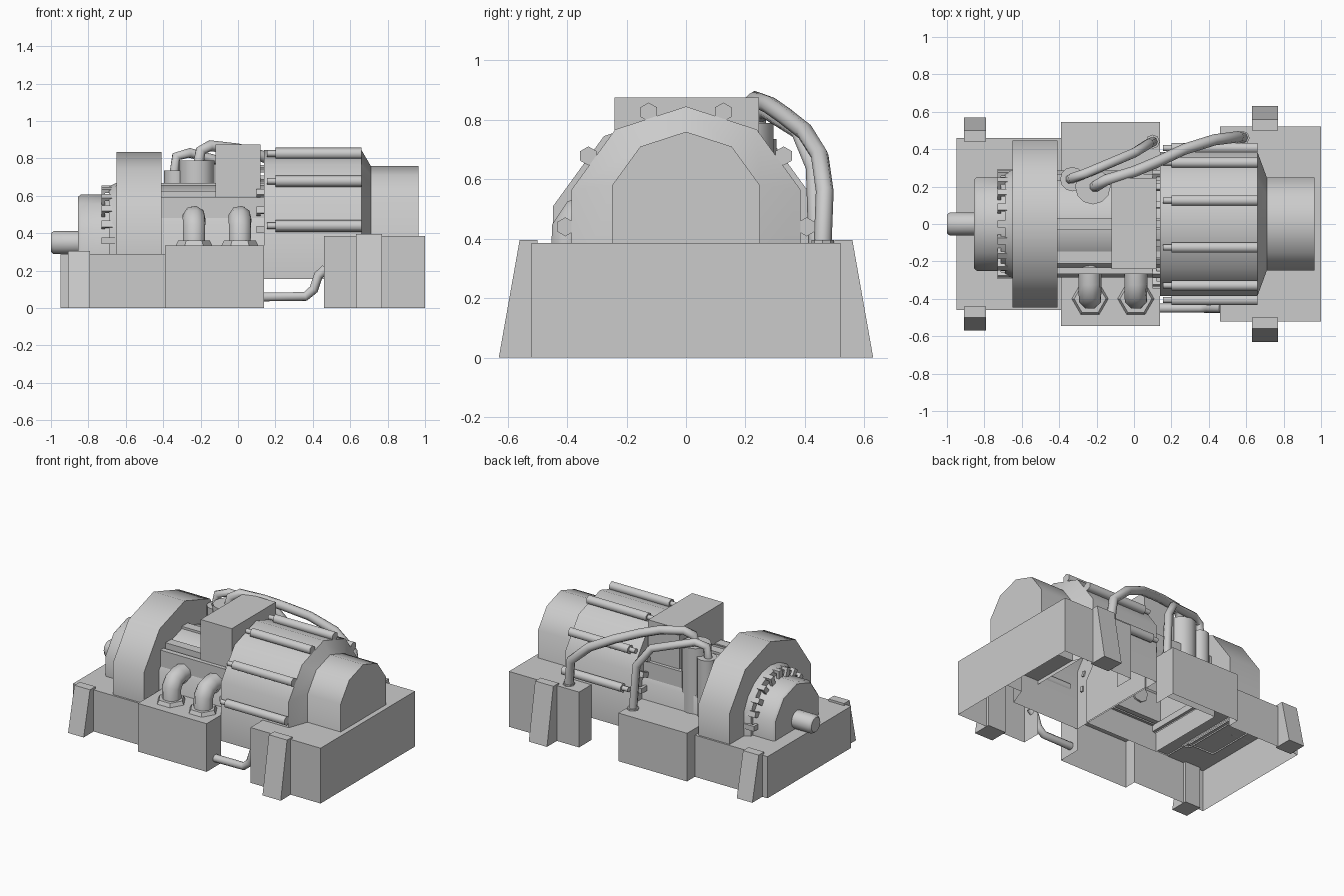
import bpy, bmesh, math
from mathutils import Vector, Matrix

if "Cube" in bpy.data.objects:
    bpy.data.objects.remove(bpy.data.objects["Cube"])

grey = bpy.data.materials.new("machine_grey")
grey.use_nodes = True
GREY = (0.6, 0.6, 0.6, 1)
grey.diffuse_color = GREY
grey.node_tree.nodes["Principled BSDF"].inputs["Base Color"].default_value = GREY


def finish(name, bm, smooth=0):
    bmesh.ops.recalc_face_normals(bm, faces=bm.faces)
    mesh = bpy.data.meshes.new(name)
    bm.to_mesh(mesh)
    bm.free()
    obj = bpy.data.objects.new(name, mesh)
    bpy.context.collection.objects.link(obj)
    mesh.materials.append(grey)
    if smooth:
        bpy.ops.object.select_all(action='DESELECT')
        obj.select_set(True)
        bpy.context.view_layer.objects.active = obj
        bpy.ops.object.shade_smooth_by_angle(angle=math.radians(smooth))
    return obj


def add_box(bm, lo, hi, matrix=Matrix()):
    lo, hi = Vector(lo), Vector(hi)
    size = Matrix.Diagonal((*(hi - lo), 1))
    bmesh.ops.create_cube(bm, size=1, matrix=matrix @ Matrix.Translation((lo + hi) / 2) @ size)


def box(name, lo, hi, open_sides=()):
    """Box, with the faces towards open_sides left out."""
    bm = bmesh.new()
    add_box(bm, lo, hi)
    bm.normal_update()
    gone = [f for f in bm.faces if any(f.normal.dot(Vector(d)) > 0.9 for d in open_sides)]
    bmesh.ops.delete(bm, geom=gone, context='FACES')
    return finish(name, bm)


def frame_wall(name, x, half, top, notch, notch_top):
    """Upright wall across y with an opening at the bottom centre."""
    right = [(-half, top), (-half, 0), (-notch, 0), (-notch, notch_top)]
    bm = bmesh.new()
    outline = right + [(-y, z) for y, z in reversed(right)]
    bm.faces.new([bm.verts.new((x, y, z)) for y, z in outline])
    return finish(name, bm)


def loft(bm, rings, closed=True, caps=True):
    n = len(rings[0])
    for a, b in zip(rings, rings[1:]):
        for i in range(n if closed else n - 1):
            j = (i + 1) % n
            bm.faces.new((a[i], a[j], b[j], b[i]))
    if caps:
        bm.faces.new(rings[0])
        bm.faces.new(rings[-1])


def lathe(name, sections, sides, smooth=40):
    """Full round body along x from (x, radius, centre_z)."""
    bm = bmesh.new()
    angles = [math.tau * i / sides for i in range(sides)]
    loft(bm, [[bm.verts.new((x, r * math.sin(a), cz + r * math.cos(a))) for a in angles]
              for x, r, cz in sections])
    return finish(name, bm, smooth)


def arch(name, sections, foot, sides=10):
    """Arched body along x: round top, straight sides down to an open foot."""
    bm = bmesh.new()
    rings = []
    reach = (sides - 1) // 4
    angles = [math.tau * i / sides for i in range(-reach, reach + 1)]
    for x, r, cz in sections:
        top = [(r * math.sin(a), cz + r * math.cos(a)) for a in angles]
        outline = [(top[0][0], foot)] + top + [(top[-1][0], foot)]
        rings.append([bm.verts.new((x, y, z)) for y, z in outline])
    loft(bm, rings, closed=False)
    return finish(name, bm, 40)


def column(name, x, y, z0, z1, r, sides, r_top=None):
    bm = bmesh.new()
    bmesh.ops.create_cone(bm, cap_ends=True, segments=sides, radius1=r, radius2=r_top or r, depth=z1 - z0,
                          matrix=Matrix.Translation((x, y, (z0 + z1) / 2)) @ Matrix.Rotation(math.pi / 2, 4, 'Z'))
    return finish(name, bm, 40 if sides > 6 else 0)


def pipe(name, points, r, sides=8):
    """Sweep a round section along a path, mitred at the bends."""
    pts = [Vector(p) for p in points]
    bm = bmesh.new()
    rings = []
    for i, p in enumerate(pts):
        before = (p - pts[i - 1]).normalized() if i else None
        after = (pts[i + 1] - p).normalized() if i < len(pts) - 1 else before
        before = before or after
        if i == 0:
            side = after.orthogonal().normalized()
        t = (before + after).normalized()
        side = (side - t * side.dot(t)).normalized()
        up = t.cross(side)
        ring = [math.tau * (k + 0.5) / sides for k in range(sides)]
        rings.append([bm.verts.new(p + r * (side * math.cos(a) + up * math.sin(a))) for a in ring])
    loft(bm, rings)
    return finish(name, bm, 55)


def clip_ring(name, x_wall, x_tip, r, cz):
    """Bent clips set around the x axis."""
    bm = bmesh.new()
    step = 0.02 if x_tip < x_wall else -0.02
    tip = sorted((x_tip, x_tip + step))
    for a in range(-90, 91, 18):
        m = Matrix.Translation((0, 0, cz)) @ Matrix.Rotation(math.radians(a), 4, 'X')
        add_box(bm, (min(x_wall, x_tip), -0.018, r - 0.01), (max(x_wall, x_tip), 0.018, r + 0.01), m)
        add_box(bm, (tip[0], -0.018, r - 0.05), (tip[1], 0.018, r + 0.01), m)
    return finish(name, bm)


# Hollow base blocks, open below and towards each other
DOWN, UP, FORE, AFT = (0, 0, -1), (0, 0, 1), (-1, 0, 0), (1, 0, 0)
box("base_shaft_end", (-0.95, -0.46, 0), (-0.39, 0.46, 0.29), (DOWN, AFT))
box("base_middle", (-0.39, -0.545, 0), (0.14, 0.545, 0.335), (DOWN, UP, FORE, AFT))
box("base_motor_end", (0.46, -0.52, 0), (1.0, 0.52, 0.385), (DOWN, FORE))
frame_wall("middle_front_wall", -0.39, 0.545, 0.335, 0.46, 0.29)
frame_wall("middle_rear_wall", 0.14, 0.545, 0.335, 0.385, 0.2)
frame_wall("motor_end_wall", 0.46, 0.52, 0.385, 0.385, 0.36)
for side in (-1, 1):
    y0, y1 = sorted((side * 0.27, side * 0.545))
    box("middle_deck", (-0.39, y0, 0.33), (0.14, y1, 0.335))

# Sloping feet on both sides
for label, x0, x1, inner, outer, foot, top in (
        ("shaft_end", -0.91, -0.79, 0.44, 0.5, 0.57, 0.305),
        ("motor_end", 0.63, 0.77, 0.5, 0.56, 0.63, 0.395)):
    for side, s in (("left", 1), ("right", -1)):
        bm = bmesh.new()
        outline = ((inner, 0), (foot, 0), (outer, top), (inner, top))
        loft(bm, [[bm.verts.new((x, s * y, z)) for y, z in outline] for x in (x0, x1)])
        finish(f"foot_{label}_{side}", bm)

# Machine bodies
arch("motor_housing", [(0.14, 0.405, 0.44), (0.66, 0.405, 0.44), (0.71, 0.262, 0.498), (0.965, 0.262, 0.498)], 0.155)
arch("flywheel_cover", [(-0.65, 0.47, 0.365), (-0.41, 0.47, 0.365)], 0.28)
arch("centre_body", [(-0.42, 0.3, 0.365), (0.15, 0.3, 0.365)], 0.155)
arch("cover_ring", [(-0.69, 0.285, 0.365), (-0.64, 0.31, 0.365)], 0.28, 20)
arch("shaft_hub", [(-0.855, 0.25, 0.345), (-0.84, 0.263, 0.345), (-0.66, 0.263, 0.345)], 0.28)
lathe("drive_shaft", [(-1.0, 0.05, 0.35), (-0.985, 0.062, 0.35), (-0.8, 0.062, 0.35)], 12)

# Raised strips along the centre body
for y, top in ((-0.18, 0.625), (0.0, 0.67)):
    box("body_strip", (-0.41, y - 0.032, 0.55), (0.14, y + 0.032, top))
for y in (-0.25, 0.25):
    box("body_rail", (-0.41, y - 0.018, 0.34), (0.14, y + 0.018, 0.595))

# Clips around the cover and the motor
clip_ring("cover_clips", -0.65, -0.73, 0.285, 0.36)
clip_ring("motor_clips", 0.15, 0.1, 0.335, 0.42)

# Tie rods on the housing facets
for a in range(-72, 73, 36):
    pass_angle = math.radians(a)
    y, z = 0.408 * math.sin(pass_angle), 0.44 + 0.408 * math.cos(pass_angle)
for a in range(-90, 91, 36):
    y = 0.406 * math.sin(math.radians(a))
    z = 0.44 + 0.406 * math.cos(math.radians(a))
    for part, x0, x1, r in (("tie_rod", 0.2, 0.66, 0.032), ("tie_rod_tip", 0.155, 0.2, 0.018)):
        lathe(part, [(x0, r, 0), (x1, r, 0)], 6, 65).location = (0, y, z)

# Junction box on top
box("junction_box", (-0.12, -0.24, 0.54), (0.12, 0.245, 0.875))

# Elbow pipes with hexagonal flanges
for x in (-0.235, 0.01):
    column("elbow_flange", x, -0.4, 0.33, 0.36, 0.1, 6, 0.085)
    pipe("elbow_pipe", [(x, -0.395, 0.33), (x, -0.395, 0.43), (x, -0.365, 0.475),
                        (x, -0.32, 0.485), (x, -0.22, 0.485)], 0.063)

# Canisters and their hoses at the back
column("large_canister", -0.22, 0.2, 0.33, 0.79, 0.095, 12)
column("small_canister", -0.33, 0.24, 0.33, 0.735, 0.065, 12)
pipe("long_hose", [(-0.21, 0.2, 0.78), (-0.2, 0.205, 0.84), (-0.15, 0.235, 0.868), (0, 0.28, 0.85),
                   (0.12, 0.33, 0.815), (0.27, 0.4, 0.76), (0.43, 0.45, 0.68),
                   (0.56, 0.467, 0.56), (0.58, 0.46, 0.38)], 0.03)
pipe("short_hose", [(-0.34, 0.24, 0.73), (-0.33, 0.245, 0.81), (-0.26, 0.27, 0.83),
                    (0, 0.38, 0.76), (0.08, 0.43, 0.64), (0.1, 0.44, 0.33)], 0.027)
column("hose_socket", 0.58, 0.46, 0.38, 0.395, 0.038, 8)
column("hose_socket", 0.1, 0.44, 0.33, 0.345, 0.038, 8)

# Drain pipe low on the front
pipe("drain_pipe", [(0.13, -0.45, 0.06), (0.36, -0.45, 0.062), (0.405, -0.45, 0.1),
                    (0.43, -0.45, 0.175), (0.47, -0.45, 0.21)], 0.026)
